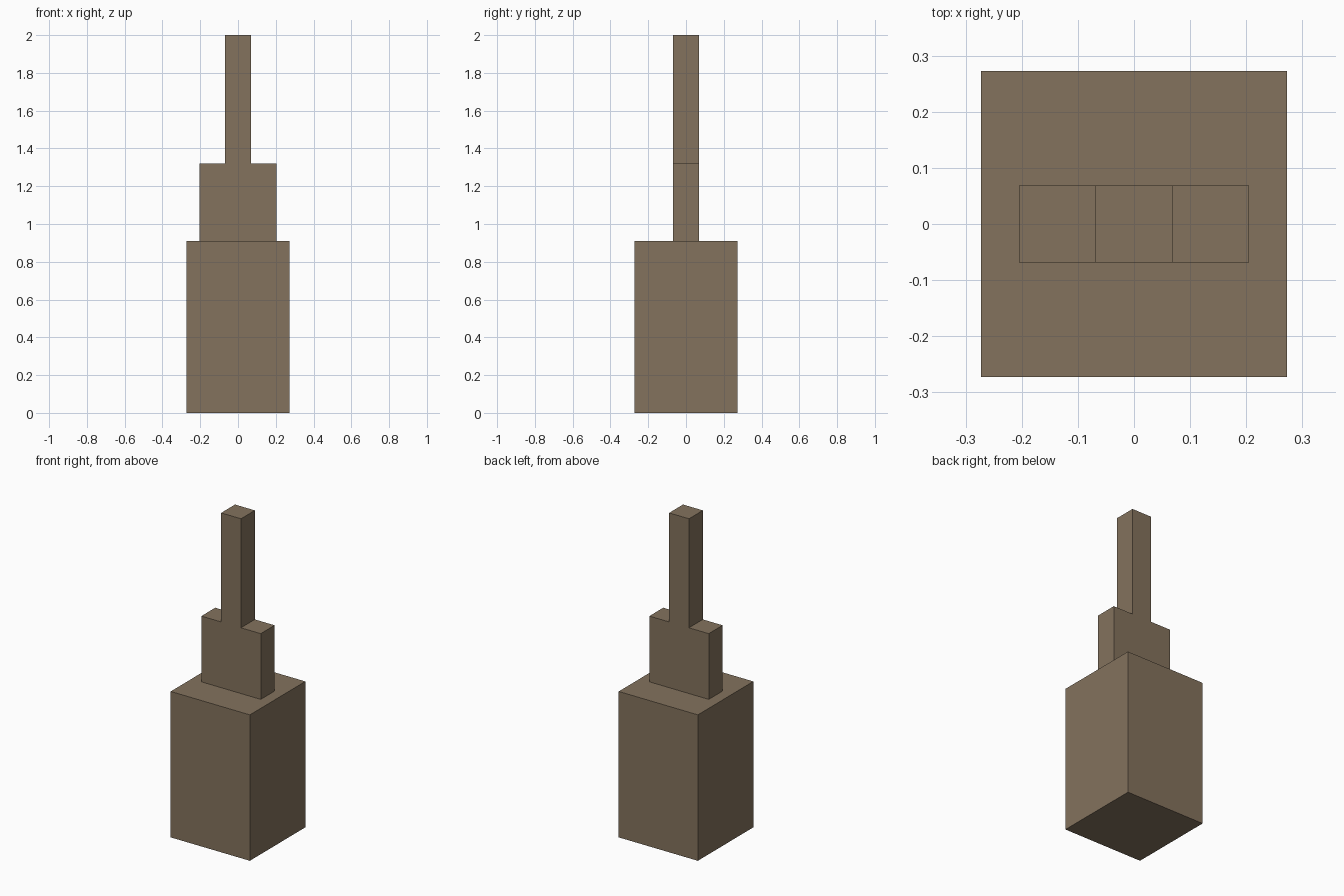
import bpy
import bmesh

cube = bpy.data.objects.get("Cube")
if cube:
    bpy.data.objects.remove(cube, do_unlink=True)

# Single matte brown
brown = bpy.data.materials.new("warm_brown")
brown.use_nodes = True
colour = (0.23, 0.17, 0.11, 1)
brown.diffuse_color = colour
brown.node_tree.nodes["Principled BSDF"].inputs["Base Color"].default_value = colour


def extruded(name, profile, half_depth):
    """Closed front profile (x, z), extruded from front to back."""
    bm = bmesh.new()
    face = bm.faces.new([bm.verts.new((x, -half_depth, z)) for x, z in profile])
    grown = bmesh.ops.extrude_face_region(bm, geom=[face])["geom"]
    verts = [v for v in grown if isinstance(v, bmesh.types.BMVert)]
    bmesh.ops.translate(bm, verts=verts, vec=(0, 2 * half_depth, 0))
    bmesh.ops.recalc_face_normals(bm, faces=bm.faces)
    mesh = bpy.data.meshes.new(name)
    bm.to_mesh(mesh)
    bm.free()
    mesh.materials.append(brown)
    obj = bpy.data.objects.new(name, mesh)
    bpy.context.collection.objects.link(obj)
    return obj


def mirrored(right_side):
    """Complete a symmetric outline from its +x half, listed bottom to top."""
    return right_side + [(-x, z) for x, z in reversed(right_side)]


unit = 2 / 29.3          # module shared by every part
base_top = 0.91
shoulder_top = 1.32

# Square block at the bottom
base = mirrored([(4 * unit, 0), (4 * unit, base_top)])
extruded("base_block", base, 4 * unit)

# Shouldered slab and tall post, flush front and back
post = mirrored([(3 * unit, base_top), (3 * unit, shoulder_top),
                 (unit, shoulder_top), (unit, 2)])
extruded("shouldered_post", post, unit)
